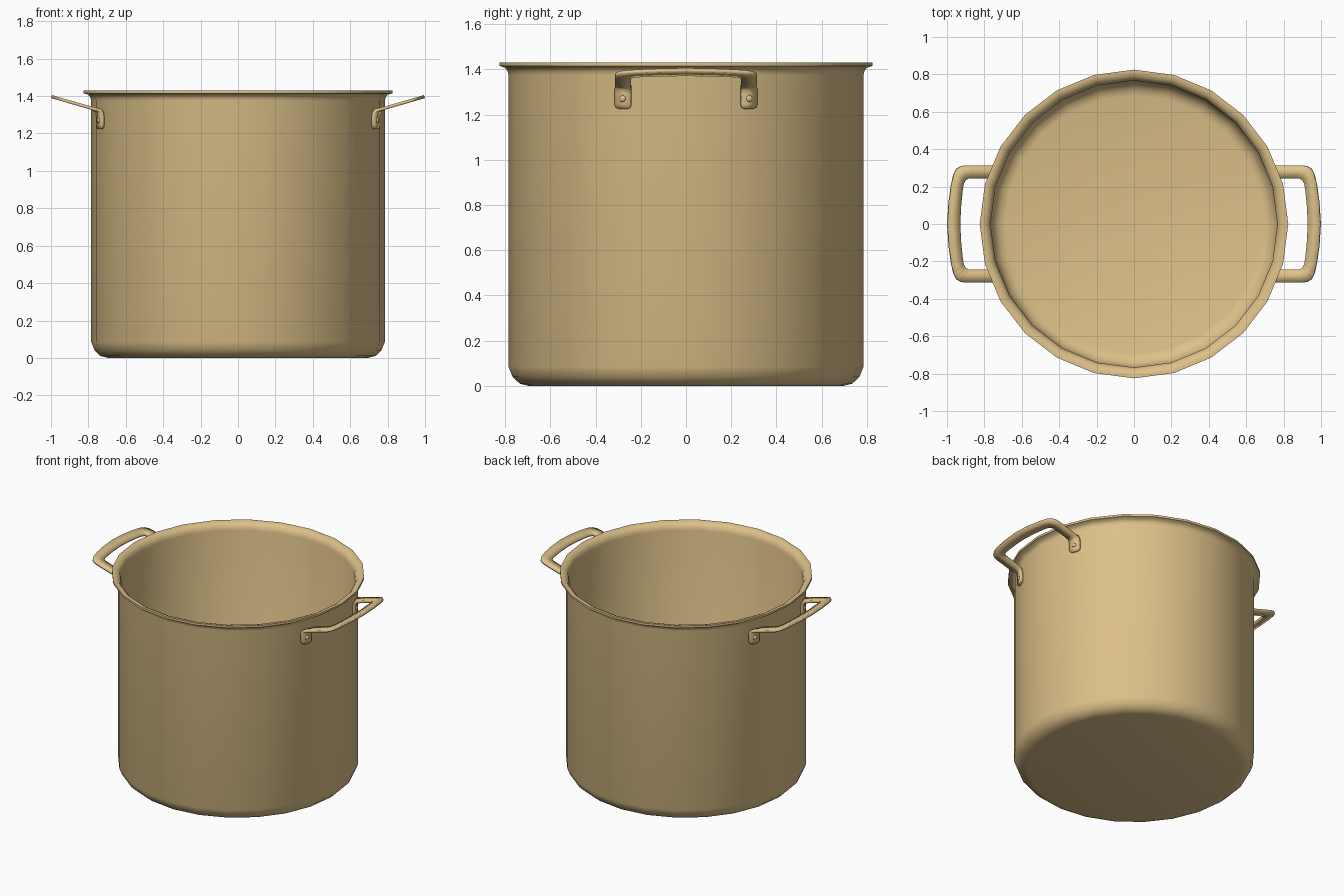
import bpy, bmesh, math
from mathutils import Matrix, Vector

if "Cube" in bpy.data.objects:
    bpy.data.objects.remove(bpy.data.objects["Cube"])

metal = bpy.data.materials.new("tan_metal")
metal.diffuse_color = (0.72, 0.53, 0.25, 1)
metal.use_nodes = True
metal.node_tree.nodes["Principled BSDF"].inputs["Base Color"].default_value = metal.diffuse_color


def make_object(name, bm, angle):
    bmesh.ops.recalc_face_normals(bm, faces=bm.faces)
    mesh = bpy.data.meshes.new(name)
    bm.to_mesh(mesh)
    bm.free()
    mesh.materials.append(metal)
    obj = bpy.data.objects.new(name, mesh)
    bpy.context.collection.objects.link(obj)
    bpy.ops.object.select_all(action='DESELECT')
    bpy.context.view_layer.objects.active = obj
    obj.select_set(True)
    bpy.ops.object.shade_smooth_by_angle(angle=math.radians(angle))
    return obj


def add_mirror(obj, x, y):
    m = obj.modifiers.new("mirror", 'MIRROR')
    m.use_axis = (x, y, False)
    m.merge_threshold = 0.0005


# Pot body: wall, rolled rim and inside as one lathed profile
SIDES = 24
profile = [(0.695, 0), (0.735, 0.01), (0.767, 0.04), (0.785, 0.085),
           (0.785, 1.375), (0.789, 1.392), (0.800, 1.407), (0.825, 1.415),
           (0.825, 1.43), (0.808, 1.43), (0.787, 1.421), (0.773, 1.404),
           (0.767, 1.38), (0.767, 0.09), (0.751, 0.052), (0.725, 0.027),
           (0.69, 0.018)]
bm = bmesh.new()
rings = []
for r, z in profile:
    rings.append([bm.verts.new((r * math.cos(2 * math.pi * i / SIDES),
                                r * math.sin(2 * math.pi * i / SIDES), z))
                  for i in range(SIDES)])
for a, b in zip(rings, rings[1:]):
    for i in range(SIDES):
        j = (i + 1) % SIDES
        bm.faces.new((a[i], a[j], b[j], b[i]))
bm.faces.new(rings[0][::-1])
bm.faces.new(rings[-1])
make_object("pot_body", bm, 40)

# Handles: half a strip of inner/outer edge pairs, thickened and mirrored
SLANT = math.tan(math.radians(22.5))     # tabs lie flat on the wall facet
edges = []
for yi, yo, u, z in [(0.258, 0.295, 0.737, 1.225), (0.248, 0.307, 0.737, 1.231),
                     (0.244, 0.313, 0.737, 1.245), (0.244, 0.313, 0.737, 1.290),
                     (0.244, 0.313, 0.740, 1.310), (0.244, 0.313, 0.750, 1.324)]:
    edges.append([Vector((u - SLANT * (y - 0.278), y, z)) for y in (yi, yo)])
plan = [((0.785, 0.244), (0.765, 0.313)), ((0.870, 0.244), (0.890, 0.314)),
        ((0.890, 0.242), (0.925, 0.310)), ((0.904, 0.232), (0.949, 0.295)),
        ((0.912, 0.215), (0.963, 0.268)), ((0.918, 0.180), (0.976, 0.215)),
        ((0.926, 0.100), (0.990, 0.115)), ((0.931, 0), (0.997, 0))]
for pair in plan:
    edges.append([Vector((x, y, 1.398 - 0.29 * (1 - x))) for x, y in pair])
bm = bmesh.new()
rows = [[bm.verts.new(p) for p in pair] for pair in edges]
for a, b in zip(rows, rows[1:]):
    bm.faces.new((a[0], a[1], b[1], b[0]))
handles = make_object("handles", bm, 35)
add_mirror(handles, True, True)
solid = handles.modifiers.new("thickness", 'SOLIDIFY')
solid.thickness = 0.017
solid.offset = 0
solid.use_even_offset = True

# Rivets: flattened domes on the four handle tabs
bm = bmesh.new()
place = (Matrix.Translation((0.744, 0.28, 1.27))
         @ Matrix.Rotation(math.radians(22.5), 4, 'Z')
         @ Matrix.Diagonal((0.7, 1, 1, 1))
         @ Matrix.Rotation(math.radians(90), 4, 'Y'))
bmesh.ops.create_uvsphere(bm, u_segments=12, v_segments=8, radius=0.015, matrix=place)
rivets = make_object("rivets", bm, 60)
add_mirror(rivets, True, True)
